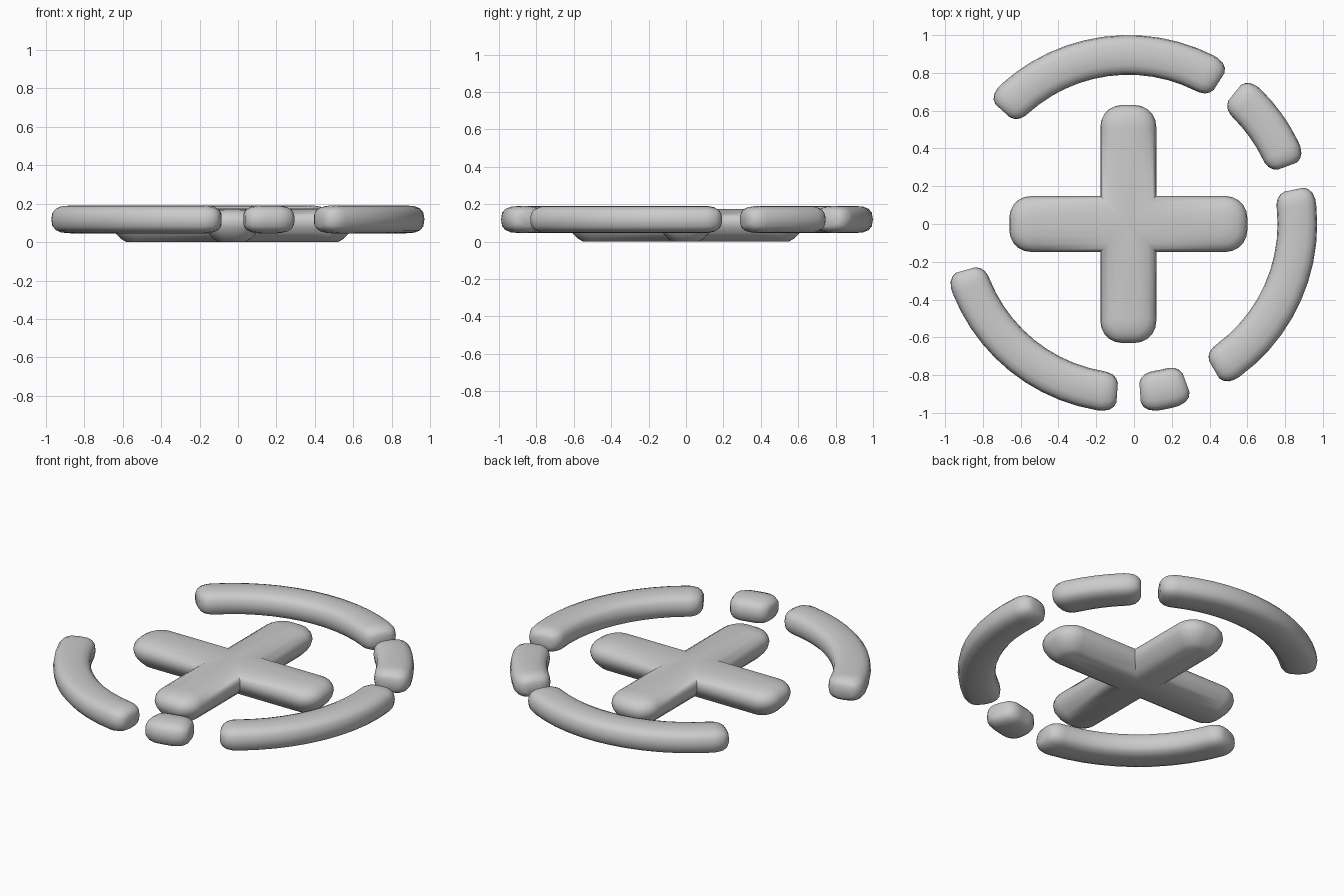
import bpy, bmesh
from math import sin, cos, radians, pi, copysign

if "Cube" in bpy.data.objects:
    bpy.data.objects.remove(bpy.data.objects["Cube"])

CX = -0.03            # shared centre of cross and ring
RING_R, RING_Z = 0.895, 0.118
HALF_W, HALF_H = 0.105, 0.073


def loft(name, rings, angle):
    """Skin a list of equal-length closed rings and cap both ends."""
    bm = bmesh.new()
    vs = [[bm.verts.new(p) for p in ring] for ring in rings]
    n = len(vs[0])
    for a, b in zip(vs, vs[1:]):
        for i in range(n):
            j = (i + 1) % n
            bm.faces.new((a[i], a[j], b[j], b[i]))
    bm.faces.new(vs[0][::-1])
    bm.faces.new(vs[-1])
    bmesh.ops.recalc_face_normals(bm, faces=bm.faces)
    me = bpy.data.meshes.new(name)
    bm.to_mesh(me)
    bm.free()
    ob = bpy.data.objects.new(name, me)
    bpy.context.collection.objects.link(ob)
    bpy.ops.object.select_all(action='DESELECT')
    ob.select_set(True)
    bpy.context.view_layer.objects.active = ob
    bpy.ops.object.shade_smooth_by_angle(angle=radians(angle))


def soft(v):
    return copysign(abs(v) ** 0.72, v)


def arc_bar(name, start, end):
    """Rounded bar bent along the ring between two angles in degrees."""
    a0, a1 = radians(start), radians(end)
    caps = [(0.0, 0.5), (0.012, 0.73), (0.034, 0.9), (0.065, 0.985)]
    caps = [(d / RING_R, s) for d, s in caps]
    n = max(2, round((end - start) / 7))
    lo, hi = a0 + 0.1, a1 - 0.1
    stations = [(a0 + d, s) for d, s in caps]
    stations += [(lo + (hi - lo) * i / n, 1.0) for i in range(n + 1)]
    stations += [(a1 - d, s) for d, s in reversed(caps)]
    rings = []
    for a, s in stations:
        ring = []
        for k in range(16):
            t = 2 * pi * k / 16
            r = RING_R + HALF_W * s * soft(cos(t))
            ring.append((CX + r * cos(a), r * sin(a),
                         RING_Z + HALF_H * s * soft(sin(t))))
        rings.append(ring)
    loft(name, rings, 75)


def cross_outline(inset, z):
    """Cross outline with rounded arm ends, shrunk by inset."""
    w, l = 0.148 - inset, 0.63 - inset
    r = min(max(0.115 - inset * 0.7, 0.03), w * 0.9)
    pts = []
    for q in range(4):
        arm = [(w, -w)]
        for sx, first in ((-1, -90), (1, 0)):
            for i in range(6):
                t = radians(first + 18 * i)
                arm.append((l - r + r * cos(t), sx * (w - r) + r * sin(t)))
        c, s = cos(q * pi / 2), sin(q * pi / 2)
        pts += [(CX + x * c - y * s, x * s + y * c, z) for x, y in arm]
    return pts


# Central cross with rounded top and tapered underside
loft("cross", [cross_outline(d, z) for d, z in (
    (0.08, 0.0), (0.052, 0.016), (0.024, 0.045), (0.006, 0.075), (0.0, 0.1),
    (0.004, 0.125), (0.018, 0.147), (0.045, 0.163), (0.085, 0.172),
    (0.12, 0.175))], 50)

# Broken ring of five bars
for i, (a, b) in enumerate(((57.5, 138), (20, 51), (-59.5, 11.7),
                            (-86, -70), (195.8, 266.2)), 1):
    arc_bar(f"ring_segment_{i}", a, b)
